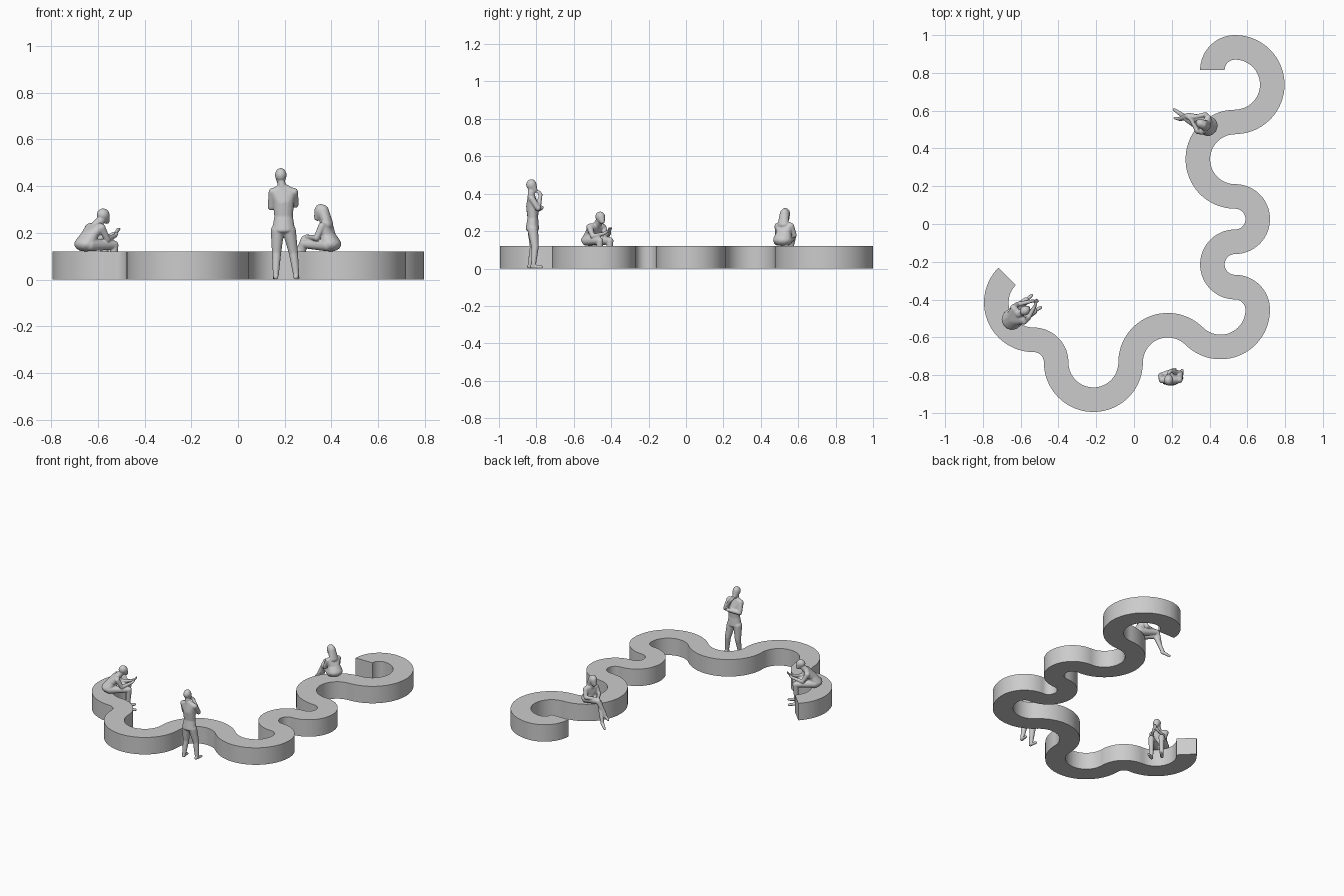
import bpy, bmesh, math
from mathutils import Vector, Matrix

H = 0.12                 # bench height
BIG = (0.132, 0.262)     # inner / outer radius of the wide curves
SMALL = (0.055, 0.185)   # inner / outer radius of the tight curves


def finish(name, bm, angle=35):
    bmesh.ops.recalc_face_normals(bm, faces=bm.faces[:])
    me = bpy.data.meshes.new(name)
    bm.to_mesh(me)
    bm.free()
    me.polygons.foreach_set("use_smooth", [True] * len(me.polygons))
    me.set_sharp_from_angle(angle=math.radians(angle))
    ob = bpy.data.objects.new(name, me)
    bpy.context.collection.objects.link(ob)
    return ob


def bench_segment(i, cx, cy, radii, a0, a1):
    """Closed solid arc of rectangular section."""
    bm = bmesh.new()
    n = max(8, int(abs(a1 - a0) / 4))
    rings = []
    for k in range(n + 1):
        a = math.radians(a0 + (a1 - a0) * k / n)
        c, s = math.cos(a), math.sin(a)
        rings.append([bm.verts.new((cx + r * c, cy + r * s, z)) for r, z in
                      ((radii[0], 0), (radii[1], 0), (radii[1], H), (radii[0], H))])
    for p, q in zip(rings, rings[1:]):
        for j in range(4):
            bm.faces.new((p[j], p[(j + 1) % 4], q[(j + 1) % 4], q[j]))
    bm.faces.new(rings[0])
    bm.faces.new(rings[-1][::-1])
    finish(f"bench_segment_{i}", bm)


# Winding bench, from the rear end to the left end
for i, seg in enumerate([
    (0.535, 0.815, SMALL, 180, 90),
    (0.535, 0.738, BIG, 90, -90),
    (0.535, 0.343, BIG, 90, 270),
    (0.535, 0.026, SMALL, 90, -90),
    (0.535, -0.214, SMALL, 90, 270),
    (0.535, -0.454, SMALL, 90, 0),
    (0.458, -0.454, BIG, 0, -135),
    (0.179, -0.733, BIG, 45, 180),
    (-0.215, -0.733, BIG, 0, -180),
    (-0.532, -0.733, SMALL, 0, 90),
    (-0.532, -0.416, BIG, -90, -225),
], 1):
    bench_segment(i, *seg)

# Evenly spread directions used for rounded body forms
DIRS = []
for k in range(90):
    z = 1 - (2 * k + 1) / 90
    r, t = math.sqrt(1 - z * z), k * 2.39996
    DIRS.append(Vector((r * math.cos(t), r * math.sin(t), z)))


def blob(bm, *balls):
    """Convex skin around balls (forward, left, up, radius or radii)."""
    vs = []
    for f, l, u, r in balls:
        rx, ry, rz = r if isinstance(r, tuple) else (r, r, r)
        vs += [bm.verts.new((f + d.x * rx, l + d.y * ry, u + d.z * rz)) for d in DIRS]
    res = bmesh.ops.convex_hull(bm, input=vs)
    junk = {g for key in ("geom_interior", "geom_unused") for g in res[key]
            if isinstance(g, bmesh.types.BMVert)}
    bmesh.ops.delete(bm, geom=list(junk), context='VERTS')


def limb(bm, *balls):
    for a, b in zip(balls, balls[1:]):
        blob(bm, a, b)


def person(name, bm, x, y, angle):
    """Place the figure and fuse its forms into one soft skin."""
    bm.transform(Matrix.Translation((x, y, 0)) @ Matrix.Rotation(math.radians(angle), 4, 'Z'))
    ob = finish(name, bm)
    m = ob.modifiers.new("fuse", 'REMESH')
    m.mode, m.voxel_size, m.use_smooth_shade = 'VOXEL', 0.0035, True
    s = ob.modifiers.new("soften", 'SMOOTH')
    s.factor, s.iterations = 0.5, 3


# Standing figure, arms folded with one hand at the chin
bm = bmesh.new()
blob(bm, (-0.012, 0.012, 0.448, (0.028, 0.025, 0.030)), (0.004, 0.012, 0.420, 0.017))
limb(bm, (-0.014, 0.010, 0.42, 0.016), (-0.012, 0.005, 0.385, 0.02))
blob(bm, (-0.01, 0.036, 0.375, 0.019), (-0.01, -0.034, 0.375, 0.019), (-0.012, 0.003, 0.395, 0.018),
     (-0.006, 0, 0.33, (0.034, 0.046, 0.03)))
blob(bm, (-0.006, 0, 0.33, (0.034, 0.046, 0.03)), (-0.004, 0, 0.27, (0.029, 0.040, 0.02)))
blob(bm, (-0.004, 0, 0.27, (0.029, 0.040, 0.02)), (-0.006, 0, 0.212, (0.036, 0.050, 0.018)))
limb(bm, (-0.004, 0.026, 0.21, 0.029), (0.0, 0.030, 0.115, 0.020), (-0.018, 0.033, 0.022, 0.013))
limb(bm, (-0.004, -0.024, 0.21, 0.029), (0.008, -0.042, 0.115, 0.020), (0.0, -0.054, 0.022, 0.013))
blob(bm, (-0.024, 0.033, 0.011, 0.011), (0.022, 0.038, 0.008, 0.009))
blob(bm, (-0.008, -0.053, 0.011, 0.011), (0.040, -0.060, 0.008, 0.009))
limb(bm, (-0.01, 0.046, 0.375, 0.018), (0.012, 0.052, 0.312, 0.016), (0.042, -0.02, 0.325, 0.012))
limb(bm, (-0.01, -0.044, 0.375, 0.018), (0.024, -0.050, 0.322, 0.015), (0.038, 0.0, 0.395, 0.010),
     (0.028, 0.010, 0.408, 0.010))
person("standing_person", bm, 0.195, -0.815, 90)

# Seated figure with long hair and crossed legs on the right
bm = bmesh.new()
blob(bm, (0.040, 0.004, 0.293, (0.028, 0.025, 0.031)), (0.055, 0.004, 0.266, 0.015))
blob(bm, (0.030, 0.004, 0.290, (0.027, 0.026, 0.031)), (0.004, 0.002, 0.235, (0.018, 0.030, 0.02)))
limb(bm, (0.032, 0.004, 0.27, 0.017), (0.022, 0.002, 0.238, 0.02))
blob(bm, (0.018, 0.032, 0.228, 0.019), (0.018, -0.032, 0.228, 0.019), (0.008, 0, 0.19, (0.032, 0.042, 0.02)))
blob(bm, (0.008, 0, 0.19, (0.032, 0.042, 0.02)), (-0.006, 0, 0.152, (0.044, 0.052, 0.032)))
limb(bm, (0.0, 0.026, 0.148, 0.027), (0.115, 0.012, 0.152, 0.018), (0.155, 0.004, 0.045, 0.012))
limb(bm, (0.0, -0.026, 0.150, 0.027), (0.118, -0.004, 0.172, 0.018), (0.150, 0.028, 0.085, 0.012))
blob(bm, (0.155, 0.004, 0.035, 0.012), (0.200, -0.004, 0.010, 0.008))
blob(bm, (0.150, 0.028, 0.078, 0.011), (0.178, 0.036, 0.055, 0.007))
for s in (1, -1):
    limb(bm, (0.018, s * 0.040, 0.228, 0.016), (0.038, s * 0.050, 0.178, 0.013),
         (0.092, s * 0.010, 0.182, 0.010), (0.108, s * 0.004, 0.184, 0.009))
person("seated_person_right", bm, 0.392, 0.518, 155)

# Seated figure on the left leaning over a handheld device
bm = bmesh.new()
blob(bm, (0.082, -0.004, 0.277, (0.029, 0.025, 0.028)), (0.100, -0.004, 0.252, 0.014))
limb(bm, (0.078, -0.003, 0.26, 0.018), (0.048, 0, 0.232, 0.022))
blob(bm, (0.042, 0.036, 0.222, 0.020), (0.042, -0.036, 0.222, 0.020), (0.012, 0, 0.190, (0.034, 0.045, 0.024)))
blob(bm, (0.012, 0, 0.190, (0.034, 0.045, 0.024)), (-0.012, 0, 0.152, (0.044, 0.052, 0.032)))
for s in (1, -1):
    limb(bm, (-0.006, s * 0.028, 0.148, 0.027), (0.118, s * 0.034, 0.148, 0.019),
         (0.112, s * 0.034, 0.022, 0.012))
    blob(bm, (0.106, s * 0.034, 0.011, 0.011), (0.158, s * 0.040, 0.008, 0.009))
    limb(bm, (0.042, s * 0.046, 0.222, 0.017), (0.072, s * 0.046, 0.172, 0.013),
         (0.138, s * 0.016, 0.188, 0.009), (0.150, s * 0.010, 0.198, 0.008))
person("seated_person_left", bm, -0.645, -0.505, 37)

# Handheld device
bm = bmesh.new()
bmesh.ops.create_cube(bm, size=1, matrix=Matrix.Translation((-0.645, -0.505, 0))
                      @ Matrix.Rotation(math.radians(37), 4, 'Z')
                      @ Matrix.Translation((0.158, 0, 0.205))
                      @ Matrix.Rotation(math.radians(40), 4, 'Y')
                      @ Matrix.Diagonal((0.005, 0.020, 0.036, 1)))
finish("handheld_device", bm)
